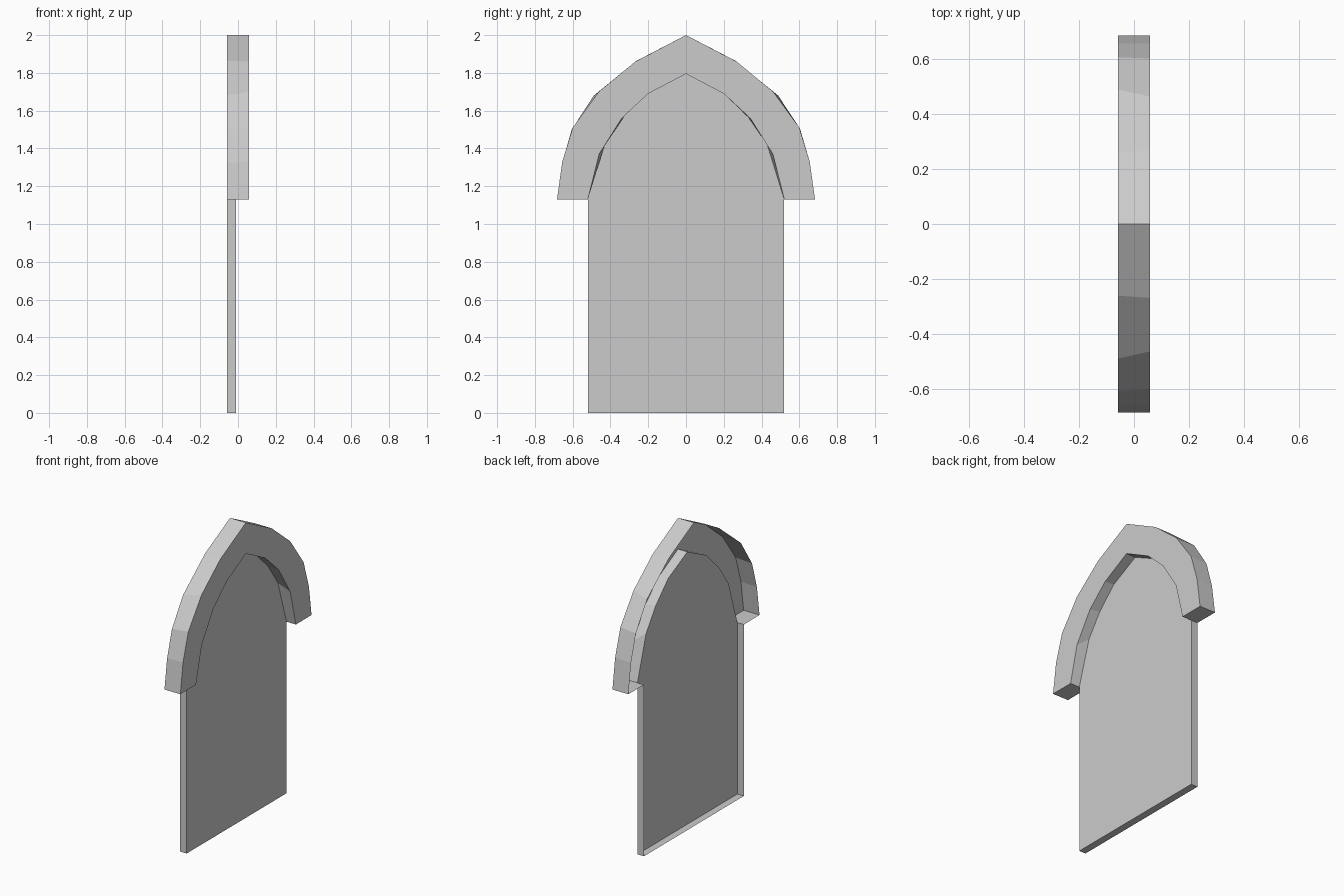
import bpy
import bmesh

cube = bpy.data.objects.get("Cube")
if cube:
    bpy.data.objects.remove(cube, do_unlink=True)

BACK, PANEL, FRONT = -0.058, -0.01, 0.058
SPRING = 1.13  # height where the arch starts

stone = bpy.data.materials.new("light grey stone")
stone.use_nodes = True
stone.diffuse_color = (0.6, 0.6, 0.6, 1)
stone.node_tree.nodes["Principled BSDF"].inputs["Base Color"].default_value = (0.6, 0.6, 0.6, 1)

# Half outlines (y, z) from the springing up to the apex
OUTER_FRONT = [(0.683, SPRING), (0.655, 1.33), (0.6, 1.51), (0.462, 1.7), (0.268, 1.86), (0, 2)]
OUTER_BACK = [(0.683, SPRING), (0.655, 1.325), (0.605, 1.5), (0.488, 1.68), (0.26, 1.865), (0, 2)]
INNER_FRONT = [(0.52, SPRING), (0.46, 1.37), (0.34, 1.56), (0.2, 1.69), (0, 1.795)]
INNER_BACK = [(0.52, SPRING), (0.43, 1.42), (0.33, 1.565), (0.2, 1.695), (0, 1.795)]


def mirrored(half):
    """Full outline from the +y foot over the apex to the -y foot."""
    return half + [(-y, z) for y, z in reversed(half[:-1])]


def row(bm, outline, x):
    return [bm.verts.new((x, y, z)) for y, z in outline]


def strip(bm, a, b):
    """Quads between two rows of equal length."""
    for i in range(len(a) - 1):
        bm.faces.new((a[i], a[i + 1], b[i + 1], b[i]))


def finish(bm, name):
    bm.normal_update()
    mesh = bpy.data.meshes.new(name)
    bm.to_mesh(mesh)
    bm.free()
    mesh.materials.append(stone)
    obj = bpy.data.objects.new(name, mesh)
    bpy.context.collection.objects.link(obj)
    return obj


# Arch hood: front face, outer band, inner band and foot caps, open at the back
bm = bmesh.new()
of = row(bm, mirrored(OUTER_FRONT), FRONT)
ob = row(bm, mirrored(OUTER_BACK), BACK)
inf = row(bm, mirrored(INNER_FRONT), FRONT)
inb = row(bm, mirrored(INNER_BACK), PANEL)
bm.faces.new(of + inf[::-1])
strip(bm, of, ob[:])
strip(bm, inb, inf)
for end, sign in ((0, 1), (-1, -1)):
    corner = bm.verts.new((BACK, sign * 0.52, SPRING))
    bm.faces.new((of[end], ob[end], corner, inb[end], inf[end]))
bmesh.ops.recalc_face_normals(bm, faces=bm.faces)
front = max(bm.faces, key=lambda f: f.calc_center_median().x)
if front.normal.x < 0:
    bmesh.ops.reverse_faces(bm, faces=bm.faces)
finish(bm, "arch_hood")

# Panel: flat sheet filling the arch, with shallow side and bottom returns
bm = bmesh.new()
sheet = row(bm, [(-0.52, 0), (0.52, 0)] + mirrored(INNER_BACK), PANEL)
bm.faces.new(sheet)
rim_path = [sheet[2], sheet[1], sheet[0], sheet[-1]]
rim = [bm.verts.new((BACK, v.co.y, v.co.z)) for v in rim_path]
strip(bm, rim_path, rim)
bmesh.ops.recalc_face_normals(bm, faces=bm.faces)
front = max(bm.faces, key=lambda f: f.calc_area())
if front.normal.x < 0:
    bmesh.ops.reverse_faces(bm, faces=bm.faces)
finish(bm, "panel")
